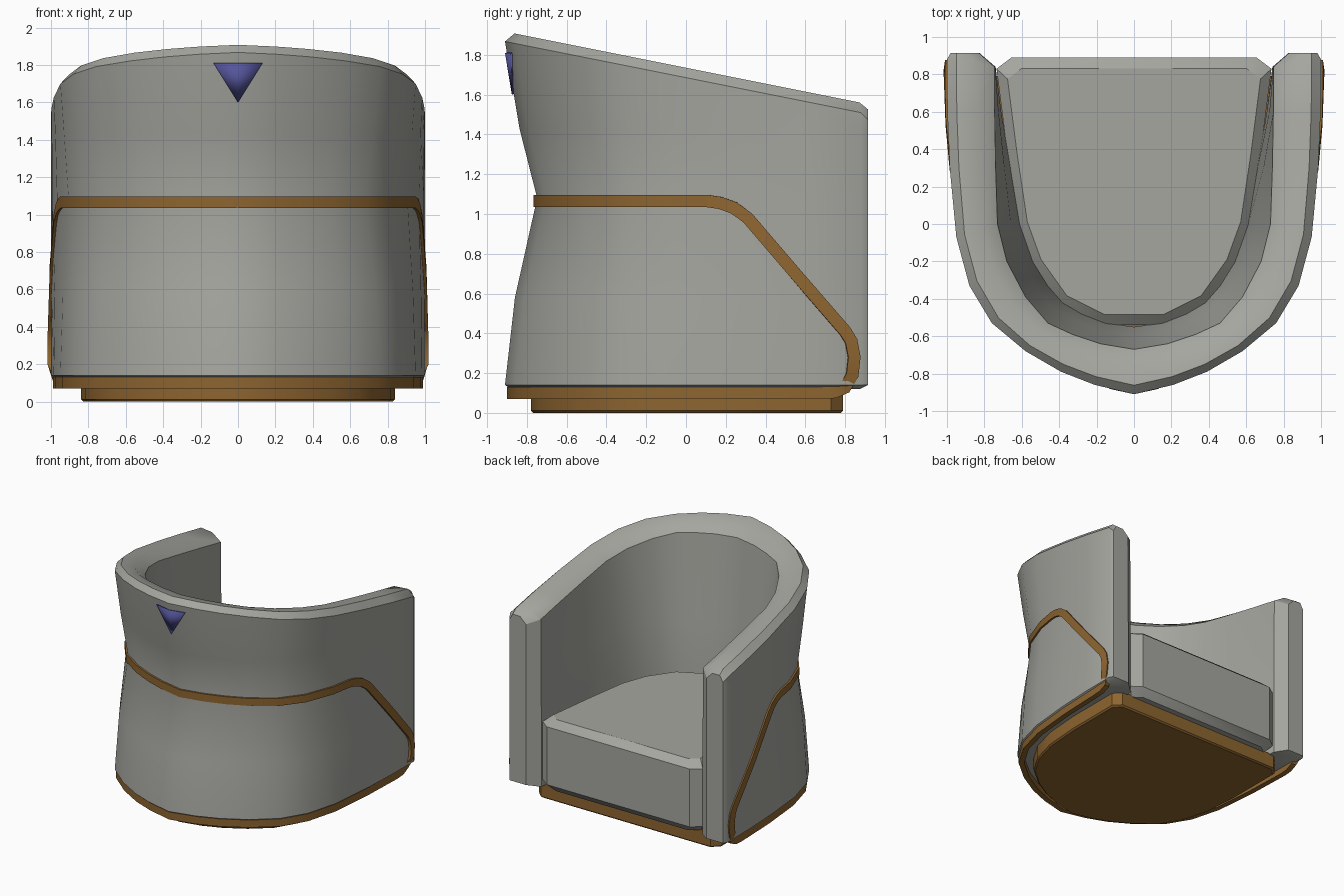
import bpy, bmesh, math
from mathutils import Vector

if "Cube" in bpy.data.objects:
    bpy.data.objects.remove(bpy.data.objects["Cube"])


def material(name, rgb):
    m = bpy.data.materials.new(name)
    m.diffuse_color = (*rgb, 1)
    m.use_nodes = True
    m.node_tree.nodes["Principled BSDF"].inputs["Base Color"].default_value = m.diffuse_color
    return m


GREY = material("grey upholstery", (0.38, 0.38, 0.35))
BROWN = material("brown trim", (0.27, 0.13, 0.03))
BLUE = material("blue marker", (0.09, 0.09, 0.33))


def finish(name, bm, mat, angle=32):
    bmesh.ops.recalc_face_normals(bm, faces=bm.faces)
    me = bpy.data.meshes.new(name)
    bm.to_mesh(me)
    bm.free()
    me.materials.append(mat)
    ob = bpy.data.objects.new(name, me)
    bpy.context.collection.objects.link(ob)
    bpy.context.view_layer.objects.active = ob
    ob.select_set(True)
    bpy.ops.object.shade_smooth_by_angle(angle=math.radians(angle))
    ob.select_set(False)
    return ob


def loft(name, rings, mat, loop=False, angle=32):
    """Skin closed rings; cap the ends unless the rings form a loop."""
    bm = bmesh.new()
    vs = [[bm.verts.new(p) for p in r] for r in rings]
    n = len(vs[0])
    pairs = list(zip(vs, vs[1:])) + ([(vs[-1], vs[0])] if loop else [])
    for a, b in pairs:
        for i in range(n):
            bm.faces.new((a[i], a[(i + 1) % n], b[(i + 1) % n], b[i]))
    if not loop:
        bm.faces.new(vs[0])
        bm.faces.new(vs[-1])
    return finish(name, bm, mat, angle)


def mirror(points):
    return [Vector((-p[0], *p[1:])) for p in points]


# Half plans from arm front to middle of the back: outer, inner top, inner at seat
OUT = [(1, .88), (.998, .6), (.985, .3), (.95, -.07), (.88, -.33), (.76, -.53),
       (.58, -.68), (.39, -.79), (.21, -.86), (0, -.91)]
INN = [(.745, .84), (.745, .6), (.74, .3), (.73, 0), (.68, -.2), (.58, -.39),
       (.46, -.53), (.33, -.59), (.18, -.64), (0, -.67)]
LOW = [(.74, .84), (.71, .6), (.66, .3), (.61, 0), (.54, -.2), (.46, -.33),
       (.38, -.42), (.28, -.48), (.15, -.53), (0, -.55)]
PROFILE = [(.14, 0), (.58, .31), (1.08, 1), (1.43, .45), (1.87, 0)]


def crest(y):
    return 1.735 - 0.2 * y


def waist(z):
    for (z0, a), (z1, b) in zip(PROFILE, PROFILE[1:]):
        if z <= z1:
            return a + (b - a) * max(0, (z - z0) / (z1 - z0))
    return 0


def inward(i):
    return (Vector(INN[i]) - Vector(OUT[i])).normalized()


def station(i, z, extra=0.0):
    o = Vector(OUT[i])
    p = o + inward(i) * (.16 * ((.9 - o.y) / 1.8) ** 2 * waist(z) + extra)
    return Vector((p.x, p.y, z))


def surface(y, z, extra=0.0):
    """Point and outward normal of the shell's outside at plan position y."""
    for i in range(len(OUT) - 1):
        if y >= OUT[i + 1][1] - 1e-6:
            break
    t = (OUT[i][1] - y) / (OUT[i][1] - OUT[i + 1][1])
    d = inward(i).lerp(inward(i + 1), t)
    p = station(i, z, extra).lerp(station(i + 1, z, extra), t)
    return p, Vector((-d.x, -d.y, 0)).normalized()


# Wrap-around shell
def section(i):
    o, n, low = Vector(OUT[i]), Vector(INN[i]), Vector(LOW[i])
    ring = [station(i, .12, .03)] + [station(i, z) for z, _ in PROFILE[:-1]]
    ring.append(Vector((o.x, o.y, crest(o.y) - .05)))
    for t, drop in ((.2, 0), (.65, .005), (1, .06)):
        q = o.lerp(n, t)
        ring.append(Vector((q.x, q.y, crest(q.y) - drop)))
    m = n.lerp(low, .6)
    ring += [Vector((m.x, m.y, 1.1)), Vector((low.x, low.y, .65)), Vector((low.x, low.y, .12))]
    return ring


half = [section(i) for i in range(len(OUT))]
tip = [Vector((.83 + (p.x - .745) / .255 * .15, .915,
               p.z - .035 if p.z > 1.45 else max(p.z, .14))) for p in half[0]]
half.insert(0, tip)
loft("backrest_and_arms", half + [mirror(r) for r in reversed(half[:-1])], GREY)

# Seat cushion with chamfered top and bottom
right = [(.655, .89), (.735, .83), (.68, .4), (.62, 0), (.54, -.22), (.39, -.43), (.17, -.54)]
plan = right + [(-x, y) for x, y in reversed(right)]
loft("seat", [[(x * s, .15 + (y - .15) * s, z) for x, y in plan]
              for z, s in ((.12, .93), (.18, 1), (.66, 1), (.71, .92))], GREY, angle=28)

# Plinth
right = [(.78, .79), (.84, .73), (.84, .25)] + [(x * .86, y * .86) for x, y in OUT[3:-1]]
plan = right + [(0, -.78)] + [(-x, y) for x, y in reversed(right)]
loft("plinth", [[(x * s, y * s, z) for x, y in plan]
                for z, s in ((0, .985), (.012, 1), (.13, 1))], BROWN)

# Trim band: around the waist, down each side, and around the bottom
back_ys = [y for _, y in OUT if y < .05]
path = [(y, 1.065) for y in reversed(back_ys)]
path += [(.1, 1.065), (.17, 1.055), (.24, 1.03), (.31, .98), (.55, .7), (.8, .41), (.83, .36),
         (.845, .28), (.835, .19), (.8, .125), (.75, .105), (.68, .1), (.3, .1)]
path += [(y, .1) for y in back_ys]
pts = [surface(y, z, .025 if z < .15 else 0) for y, z in path]
flip = Vector((-1, 1, 1))
pts += [(p * flip, n * flip) for p, n in reversed(pts[1:-1])]
rings = []
for k, (p, n) in enumerate(pts):
    t = pts[(k + 1) % len(pts)][0] - pts[k - 1][0]
    w = n.cross(t).normalized() * .031
    a, b = p + n * .015, p - n * .03
    rings.append([a + w, a - w, b - w, b + w])
loft("trim_band", rings, BROWN, loop=True)

# Plain triangular marker on the outside of the back
bm = bmesh.new()
top_y = surface(-.88, 1.81)[0].y
v = [bm.verts.new(c) for c in ((-.13, top_y - .007, 1.81), (0, surface(-.91, 1.81)[0].y - .006, 1.81),
                               (.13, top_y - .007, 1.81), (0, surface(-.91, 1.6)[0].y - .006, 1.6))]
bm.faces.new((v[0], v[3], v[1]))
bm.faces.new((v[1], v[3], v[2]))
marker = finish("back_marker", bm, BLUE)
mod = marker.modifiers.new("thickness", "SOLIDIFY")
mod.thickness, mod.offset = .008, 0
